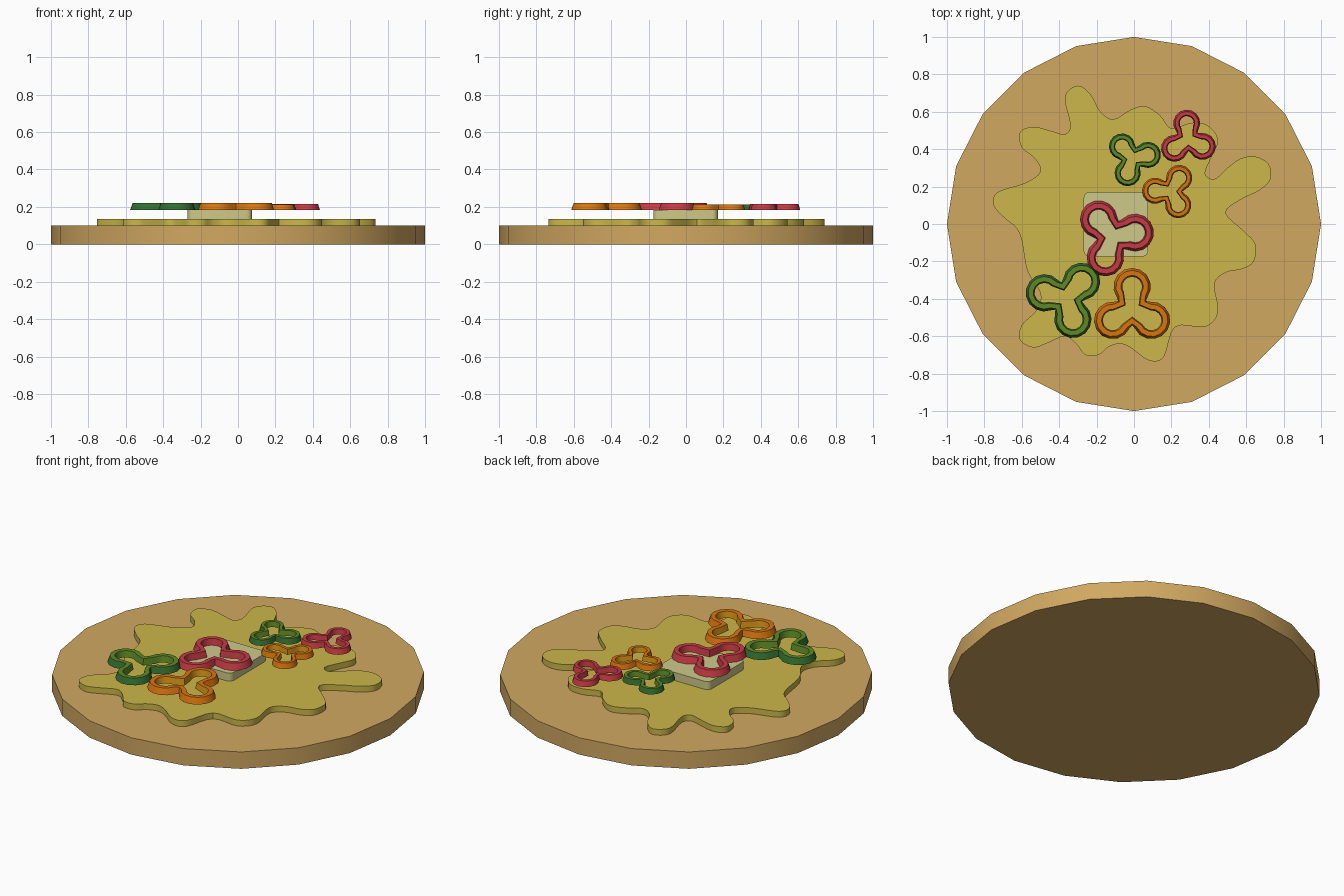
import bpy, bmesh, math
from mathutils import Vector

cube = bpy.data.objects.get("Cube")
if cube:
    bpy.data.objects.remove(cube, do_unlink=True)


def material(name, *srgb):
    """Flat material from display colour values, stored as linear."""
    colour = [((c + 0.055) / 1.055) ** 2.4 for c in srgb] + [1.0]
    mat = bpy.data.materials.new(name)
    mat.use_nodes = True
    mat.diffuse_color = colour
    mat.node_tree.nodes["Principled BSDF"].inputs["Base Color"].default_value = colour
    return mat


crust = material("crust tan", 0.82, 0.66, 0.38)
mustard = material("sauce yellow", 0.80, 0.72, 0.29)
cream = material("cheese cream", 0.81, 0.79, 0.54)
red = material("pepper red", 0.78, 0.23, 0.27)
orange = material("pepper orange", 0.85, 0.46, 0.06)
amber = material("pepper amber", 0.83, 0.57, 0.08)
olive = material("pepper olive green", 0.37, 0.54, 0.15)
green = material("pepper dark green", 0.20, 0.43, 0.19)


def finish(name, bm, mats):
    """Turn a bmesh into a shaded object."""
    bmesh.ops.recalc_face_normals(bm, faces=bm.faces)
    mesh = bpy.data.meshes.new(name)
    bm.to_mesh(mesh)
    bm.free()
    for mat in mats:
        mesh.materials.append(mat)
    obj = bpy.data.objects.new(name, mesh)
    bpy.context.collection.objects.link(obj)
    bpy.ops.object.select_all(action='DESELECT')
    obj.select_set(True)
    bpy.context.view_layer.objects.active = obj
    bpy.ops.object.shade_smooth_by_angle(angle=math.radians(30))
    return obj


def slab(name, outline, bottom, top, mat):
    """Extrude a flat outline between two heights."""
    bm = bmesh.new()
    face = bm.faces.new([bm.verts.new((x, y, bottom)) for x, y in outline])
    moved = bmesh.ops.extrude_face_region(bm, geom=[face], use_keep_orig=True)["geom"]
    verts = [v for v in moved if isinstance(v, bmesh.types.BMVert)]
    bmesh.ops.translate(bm, verts=verts, vec=(0, 0, top - bottom))
    return finish(name, bm, [mat])


def smooth_loop(points, steps=4):
    """Rounded closed curve passing through the given points."""
    result = []
    n = len(points)
    for i in range(n):
        a, b, c, d = (Vector(points[(i + k) % n]) for k in (-1, 0, 1, 2))
        for s in range(steps):
            t = s / steps
            result.append(0.5 * (2 * b + (c - a) * t + (2 * a - 5 * b + 4 * c - d) * t ** 2
                                 + (3 * b - a - 3 * c + d) * t ** 3))
    return result


def polar(radius, degrees):
    a = math.radians(degrees)
    return Vector((radius * math.cos(a), radius * math.sin(a)))


# Crust disc
slab("crust", [polar(1, 18 * i) for i in range(20)], 0, 0.1, crust)

# Splashed sauce layer, outline in hundredths, clockwise from the top left lobe
splash = [(-37, 68), (-30, 74), (-23, 69), (-18, 60), (-11, 56), (-2, 61), (6, 63), (14, 58),
          (20, 51), (30, 54), (39, 53), (45, 45), (41, 35), (38, 27), (43, 24), (50, 30),
          (57, 35), (65, 36), (72, 32), (73, 24), (67, 18), (57, 13), (49, 6), (59, -4),
          (65, -11), (64, -20), (58, -24), (49, -26), (43, -32), (45, -47), (38, -55),
          (22, -55), (16, -71), (8, -73), (-2, -66), (-8, -64), (-14, -66), (-19, -70),
          (-26, -70), (-31, -64), (-37, -60), (-47, -64), (-54, -66), (-61, -62), (-60, -54),
          (-52, -46), (-50, -37), (-57, -25), (-60, -9), (-63, -2), (-69, 3), (-75, 10),
          (-73, 17), (-58, 22), (-50, 28), (-53, 35), (-60, 41), (-61, 49), (-54, 52),
          (-45, 50), (-37, 48), (-34, 53)]
slab("sauce", smooth_loop([(x / 100, y / 100) for x, y in splash]), 0.1, 0.135, mustard)

# Cheese square with rounded corners
corner, half, centre = 0.03, 0.142, Vector((-0.097, -0.002))
rounded = []
for quarter in range(4):
    pivot = centre + polar(half * math.sqrt(2), 45 + 90 * quarter)
    rounded += [pivot + polar(corner, 90 * quarter + 18 * k) for k in range(6)]
slab("cheese_slice", rounded, 0.135, 0.183, cream)


def trefoil(radius, notch, steps=10, sweep=125):
    """Three round lobes joined by inward notches."""
    points = []
    for lobe in (0, 120, 240):
        hub = polar(0.12, lobe)
        points += [hub + polar(radius, lobe - sweep + 2 * sweep * k / steps)
                   for k in range(steps + 1)]
        points.append(polar(notch, lobe + 60))
    return points


def pepper_ring(name, x, y, turn, scale, mats):
    """Hollow three-lobed slice: sloped skin, flat rim, inner wall, underside."""
    base, height = 0.183, 0.037 * math.sqrt(scale)
    profile = [(0.100, 0.086, 0), (0.087, 0.079, 1), (0.060, 0.047, 1), (0.053, 0.040, 0)]
    bm = bmesh.new()
    rows = []
    for radius, notch, level in profile:
        rows.append([bm.verts.new((p.x, p.y, level)) for p in trefoil(radius, notch)])
    for j, slot in enumerate((0, 1, 2, 0)):
        lower, upper = rows[j], rows[(j + 1) % 4]
        for i in range(len(lower)):
            k = (i + 1) % len(lower)
            face = bm.faces.new((lower[i], lower[k], upper[k], upper[i]))
            face.material_index = slot
    for v in bm.verts:
        spot = polar(scale * v.co.xy.length, turn + math.degrees(math.atan2(v.co.y, v.co.x)))
        v.co = (x + spot.x, y + spot.y, base + height * v.co.z)
    return finish(name, bm, mats)


# Pepper rings
reds, oranges, greens = (red, red, red), (orange, orange, amber), (green, olive, olive)
pepper_ring("large_orange_pepper", -0.01, -0.455, 90, 1, oranges)
pepper_ring("large_green_pepper", -0.362, -0.395, 47, 1, greens)
pepper_ring("large_red_pepper", -0.112, -0.067, 10, 1, reds)
pepper_ring("small_green_pepper", -0.008, 0.352, 12, 0.7, greens)
pepper_ring("small_red_pepper", 0.288, 0.453, 94, 0.72, reds)
pepper_ring("small_orange_pepper", 0.197, 0.175, 58, 0.7, oranges)
